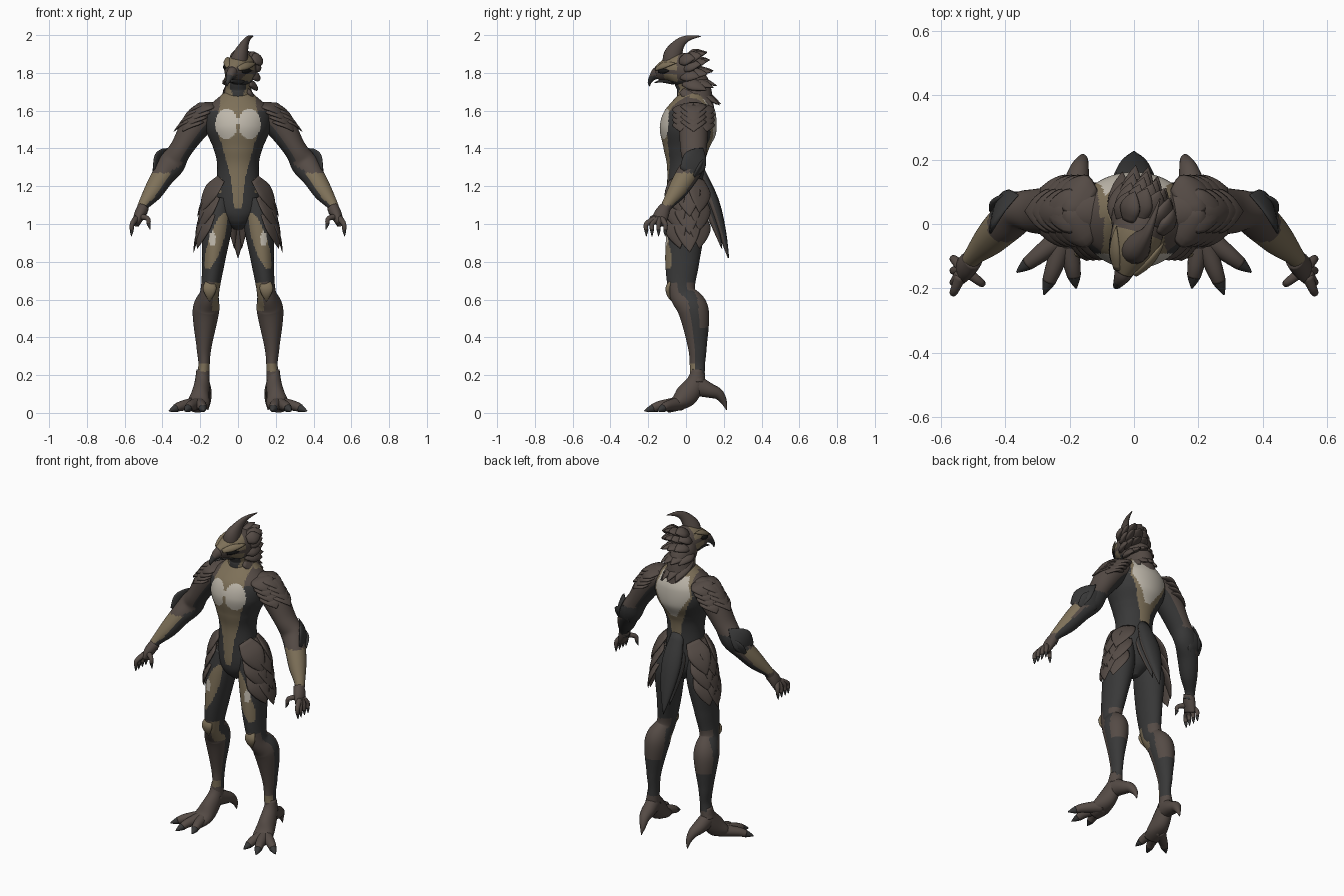
import bpy
import bmesh
from math import sin, cos, tau
from mathutils import Vector, Matrix

if "Cube" in bpy.data.objects:
    bpy.data.objects.remove(bpy.data.objects["Cube"])

X_AXIS, Y_AXIS, Z_AXIS = Matrix.Identity(3)
BROWN, CHARCOAL, TAN, CREAM, BLACK = range(5)
PALETTE = {"feather brown": (.09, .07, .06), "charcoal skin": (.04, .04, .04),
           "tan plumage": (.21, .165, .1), "cream plumage": (.52, .48, .41),
           "black eye": (.01, .01, .01)}
materials = []
for label, rgb in PALETTE.items():
    material = bpy.data.materials.new(label)
    material.use_nodes = True
    material.diffuse_color = (*rgb, 1)
    shader = material.node_tree.nodes["Principled BSDF"]
    shader.inputs["Base Color"].default_value = (*rgb, 1)
    shader.inputs["Roughness"].default_value = .8
    materials.append(material)


def catmull_rom(a, b, c, d, t):
    """Smooth blend from b to c."""
    tangent_b, tangent_c = (c - a) / 2, (d - b) / 2
    return (b + tangent_b * t + (3 * (c - b) - 2 * tangent_b - tangent_c) * t ** 2
            + (2 * (b - c) + tangent_b + tangent_c) * t ** 3)


def loft(bm, rings, ref=Y_AXIS, color=BROWN, segments=16, steps=4):
    """Smooth tube through rings of x, y, z, radius across ref and radius along ref."""
    points = [Vector(ring if len(ring) == 5 else (*ring, ring[-1])) for ring in rings]
    padded = [points[0], *points, points[-1]]
    path = [catmull_rom(*padded[i:i + 4], step / steps)
            for i in range(len(points) - 1) for step in range(steps)]
    path.append(points[-1])
    centres = [Vector(point[:3]) for point in path]
    before, after = [centres[0], *centres], [*centres[1:], centres[-1]]
    loops = []
    for point, centre, previous, following in zip(path, centres, before, after):
        along = (following - previous).normalized()
        across = ref.cross(along).normalized()
        outward = along.cross(across)
        angles = [tau * s / segments for s in range(segments)]
        loops.append([bm.verts.new(centre + across * point[3] * cos(angle)
                                   + outward * point[4] * sin(angle)) for angle in angles])
    faces = [bm.faces.new(loops[0]), bm.faces.new(loops[-1])]
    for low, high in zip(loops, loops[1:]):
        for s in range(segments):
            faces.append(bm.faces.new((low[s - 1], low[s], high[s], high[s - 1])))
    for face in faces:
        face.material_index = color


def midline(*rings):
    """Rings on the centre plane, given as y, z and two radii."""
    return [(0, *ring) for ring in rings]


def feather(bm, base, tip, width, thickness, ref, color=BROWN, bow=.01):
    """Pointed plate lying square to ref and bowed outward along it."""
    base, tip, ref = Vector(base), Vector(tip), Vector(ref).normalized()
    rings = []
    for along, size in ((0, .6), (.35, 1), (.7, .65), (1, .02)):
        centre = base.lerp(tip, along) + ref * bow * 4 * along * (1 - along)
        rings.append((*centre, width * size, thickness * max(size, .1)))
    loft(bm, rings, ref, color, segments=12, steps=3)


def clawed_digit(bm, root, knuckle, tip, radius, ref):
    """Finger or toe with a dark claw."""
    root, knuckle, tip = Vector(root), Vector(knuckle), Vector(tip)
    nail = knuckle.lerp(tip, .5)
    loft(bm, [(*root, radius * 1.4), (*knuckle, radius), (*nail, radius * .8)], ref)
    loft(bm, [(*nail, radius * .8), (*nail.lerp(tip, .5), radius * .5), (*tip, radius * .1)],
         ref, CHARCOAL)


def finish(name, bm, rule=None, mirror=False, pose=None):
    """Colour the faces by rule, then make the object, mirrored across x if asked."""
    bmesh.ops.recalc_face_normals(bm, faces=bm.faces)
    for face in bm.faces:
        face.smooth = True
        if rule:
            face.material_index = rule(face.calc_center_median(), face.normal)
    if pose:
        bm.transform(pose)
    mesh = bpy.data.meshes.new(name)
    bm.to_mesh(mesh)
    bm.free()
    for material in materials:
        mesh.materials.append(material)
    part = bpy.data.objects.new(name, mesh)
    bpy.context.scene.collection.objects.link(part)
    if mirror:
        part.modifiers.new("Mirror", "MIRROR").use_mirror_merge = False


def ramp(z, *stops):
    """Marking half-width at height z."""
    for (low, start), (high, end) in zip(stops, stops[1:]):
        if low <= z <= high:
            return start + (end - start) * (z - low) / (high - low)
    return 0


def in_spot(centre, x, z, width, height):
    """True inside an oval patch seen from the front."""
    return ((abs(centre.x) - x) / width) ** 2 + ((centre.z - z) / height) ** 2 < 1


# Torso with chest, belly and back markings
def torso_rule(centre, normal):
    x, z = abs(centre.x), centre.z
    if centre.y < .02:
        if in_spot(centre, .06, 1.53, .06, .08) and (x > .005 or z > 1.53):
            return CREAM
        if x < ramp(z, (1.08, .02), (1.25, .04), (1.4, .08), (1.5, .11), (1.7, .09)):
            return TAN
        if x > .09 and 1.16 < z < 1.24:
            return TAN
    else:
        if x < ramp(z, (1.4, .02), (1.55, .12), (1.66, .09)):
            return CREAM
        if x < ramp(z, (1.1, .01), (1.35, .04), (1.55, .13), (1.7, .1)):
            return TAN
    return BROWN if z > 1.6 else CHARCOAL


bm = bmesh.new()
loft(bm, midline((0, .97, .02, .03), (0, 1.02, .08, .08), (0, 1.1, .12, .1), (0, 1.3, .11, .1),
                 (0, 1.4, .13, .12), (.01, 1.5, .17, .15), (.03, 1.6, .17, .13),
                 (.04, 1.69, .08, .07)), segments=112, steps=20)
finish("torso", bm, torso_rule)


# Neck with dark throat
def neck_rule(centre, normal):
    if normal.y > -.3:
        return BROWN
    return CHARCOAL if abs(centre.x) < ramp(centre.z, (1.6, .01), (1.72, .04), (1.9, .05)) else TAN


bm = bmesh.new()
loft(bm, midline((.05, 1.6, .1, .1), (.04, 1.72, .07, .09), (.01, 1.78, .07, .08),
                 (-.01, 1.83, .06, .06)), segments=48, steps=8)
finish("neck", bm, neck_rule)

# Head parts share one turned and tilted pose
pivot = Matrix.Translation((0, .02, 1.7))
head_pose = pivot @ Matrix.Rotation(-.3, 4, "Z") @ Matrix.Rotation(.2, 4, "Y") @ pivot.inverted()


def skull_rule(centre, normal):
    if centre.z < 1.77:
        return CHARCOAL
    cheek = centre.z < 1.81 and centre.y > -.1
    return TAN if centre.y < -.02 and (cheek or centre.z > 1.835) else BROWN


bm = bmesh.new()
loft(bm, midline((.07, 1.8, .03, .03), (.04, 1.81, .07, .08), (-.02, 1.82, .08, .09),
                 (-.08, 1.82, .07, .07), (-.15, 1.8, .03, .04)), Z_AXIS, segments=48, steps=10)
finish("skull", bm, skull_rule, pose=head_pose)

bm = bmesh.new()
loft(bm, midline((-.1, 1.8, .045, .04), (-.15, 1.8, .037, .03), (-.18, 1.78, .02, .02),
                 (-.2, 1.75, .01, .01), (-.2, 1.73, .002, .002)), X_AXIS)
loft(bm, midline((-.07, 1.77, .03, .05), (-.13, 1.76, .01, .02), (-.17, 1.75, .003, .005)),
     X_AXIS)
finish("beak", bm, lambda centre, normal: BROWN if centre.z > 1.79 else CHARCOAL, pose=head_pose)

bm = bmesh.new()
for side in (-1, 1):
    feather(bm, (.05 * side, -.13, 1.82), (.08 * side, -.06, 1.83), .014, .008,
            (side, -.3, 0), BLACK, bow=0)
    feather(bm, (.03 * side, -.15, 1.83), (.08 * side, -.02, 1.87), .02, .01,
            (side, -.2, 1), TAN)
finish("eyes_and_brows", bm, pose=head_pose)

bm = bmesh.new()
loft(bm, midline((-.07, 1.85, .05, .05), (-.06, 1.9, .05, .04), (-.02, 1.96, .03, .02),
                 (.03, 1.99, .015, .01), (.1, 2, .002, .002)), X_AXIS)
finish("crest", bm, pose=head_pose)

bm = bmesh.new()
for row in range(5):
    for column in range(-2, 3):
        turn = column / 2 + (-1) ** row / 8
        side, back = sin(turn), cos(turn)
        base = (.065 * side, .04 * back - .02, 1.88 - .04 * row)
        reach = (.125 + .015 * row) * (.4 + .6 * back)
        drop = .03 * row + .01 * row ** 2 + .03 * (1 - back)
        feather(bm, base, (.08 * side, reach, 1.91 - drop), .038, .018, (side, back, .8))
finish("mane_feathers", bm, pose=head_pose)


# Arms
def arm_rule(centre, normal):
    underside = normal.z < -.35 or normal.x < -.55
    if underside:
        return CHARCOAL
    if centre.z > 1.27:
        return CHARCOAL if normal.y > .2 and centre.z < 1.36 else BROWN
    return BROWN if centre.z < 1.1 or normal.y > .75 else TAN


bm = bmesh.new()
loft(bm, [(.1, .04, 1.6, .05, .07), (.2, .04, 1.55, .08), (.3, .04, 1.4, .06, .07),
          (.35, .04, 1.32, .07, .06), (.4, 0, 1.25, .06), (.45, -.05, 1.17, .05),
          (.5, -.1, 1.1, .03), (.51, -.12, 1.06, .03)], segments=40, steps=9)
finish("arms", bm, arm_rule, mirror=True)

bm = bmesh.new()
feather(bm, (.44, 0, 1.27), (.36, .09, 1.4), .07, .014, (.7, .6, .5), CHARCOAL, bow=.02)
feather(bm, (.42, .04, 1.24), (.35, .1, 1.36), .06, .014, Y_AXIS, CHARCOAL)
finish("elbow_guards", bm, mirror=True)

bm = bmesh.new()
loft(bm, [(.5, -.11, 1.09, .03), (.52, -.13, 1.05, .03, .04), (.54, -.15, 1, .02, .04)])
palm = Vector((.53, -.14, 1.04))
for depth in (-.11, -.145, -.18, -.21):
    knuckle = Vector((.56, depth, 1))
    clawed_digit(bm, palm.lerp(knuckle, .3), knuckle, (.565, depth, .935), .013, Y_AXIS)
clawed_digit(bm, palm, (.48, -.18, 1.03), (.465, -.19, .97), .013, Y_AXIS)
finish("hands", bm, mirror=True)

# Shoulder feather layers
bm = bmesh.new()
for row in range(4):
    for column in (-1, 0, 1):
        side, back = cos(column * .8), sin(column * .8)
        base = Vector((.12 + .02 * (row + side), .04 + .04 * back, 1.63 - .027 * row))
        tip = base + Vector((.14 * side, .06 * back, -.06))
        feather(bm, base, tip, .07, .014, (side, back, 1.3), bow=.02)
finish("shoulder_feathers", bm, mirror=True)

# Hip feather layers
bm = bmesh.new()
for row in range(3):
    for column in (-1, 0, 1):
        inset = .02 * abs(column)
        base = (.1 + .025 * row - inset / 2, .06 * column, 1.24 - .09 * row)
        tip = (.215 + .01 * row - inset, .05 * column + .02, 1.04 - .095 * row + inset)
        feather(bm, base, tip, .07, .013, (1, .6 * column, .2), bow=.015)
finish("hip_feathers", bm, mirror=True)

# Tail
bm = bmesh.new()
feather(bm, (0, .08, 1.28), (0, .225, .82), .065, .035, (0, 1, .3))
for side in (-1, 1):
    feather(bm, (.03 * side, .07, 1.2), (.02 * side, .19, .87), .035, .025, (side / 2, 1, .3))
finish("tail", bm, lambda centre, normal: CHARCOAL if normal.y > .2 else BROWN)


# Legs with thigh patch and calf shading
def leg_rule(centre, normal):
    front, z = normal.y < -.2, centre.z
    if z > .69:
        if front and in_spot(centre, .135, .92, .02, .04):
            return CREAM
        if front and in_spot(centre, .39 - .3 * z, .91, .04, .15):
            return TAN
        return BROWN if normal.x > .6 and z > .95 else CHARCOAL
    if front:
        return TAN if .22 < z < .26 or (z > .54 and normal.x < -.5) else BROWN
    calf = normal.y > .3 and z > .45
    return BROWN if calf or z < .21 else CHARCOAL


bm = bmesh.new()
loft(bm, [(.09, 0, 1.14, .06, .08), (.11, 0, 1, .08, .1), (.13, -.02, .8, .06, .09),
          (.15, -.02, .64, .05, .07), (.17, .04, .54, .07, .08), (.18, .06, .35, .04, .05),
          (.18, .06, .25, .03, .04), (.19, .06, .16, .04, .04)], segments=64, steps=16)
finish("legs", bm, leg_rule, mirror=True)

bm = bmesh.new()
feather(bm, (.15, -.08, .7), (.15, -.075, .59), .036, .014, -Y_AXIS, TAN, bow=.018)
finish("knee_caps", bm, mirror=True)

# Feet with three front toes and a heel spur
bm = bmesh.new()
loft(bm, [(.19, .06, .23, .03), (.19, .05, .16, .05, .04), (.2, 0, .09, .06, .05),
          (.21, -.05, .05, .04, .06), (.22, -.1, .03, .03, .05)], X_AXIS)
instep = Vector((.21, -.03, .05))
for reach in ((.365, -.15), (.28, -.22), (.18, -.2)):
    tip = Vector((*reach, .01))
    knuckle = instep.lerp(tip, .55) + Z_AXIS * .01
    clawed_digit(bm, instep, knuckle, tip, .027, Z_AXIS)
loft(bm, [(.19, .04, .15, .06, .04), (.18, .12, .12, .04), (.17, .17, .1, .03),
          (.16, .2, .06, .017), (.16, .215, .015, .002)], X_AXIS)
finish("feet", bm, mirror=True)
